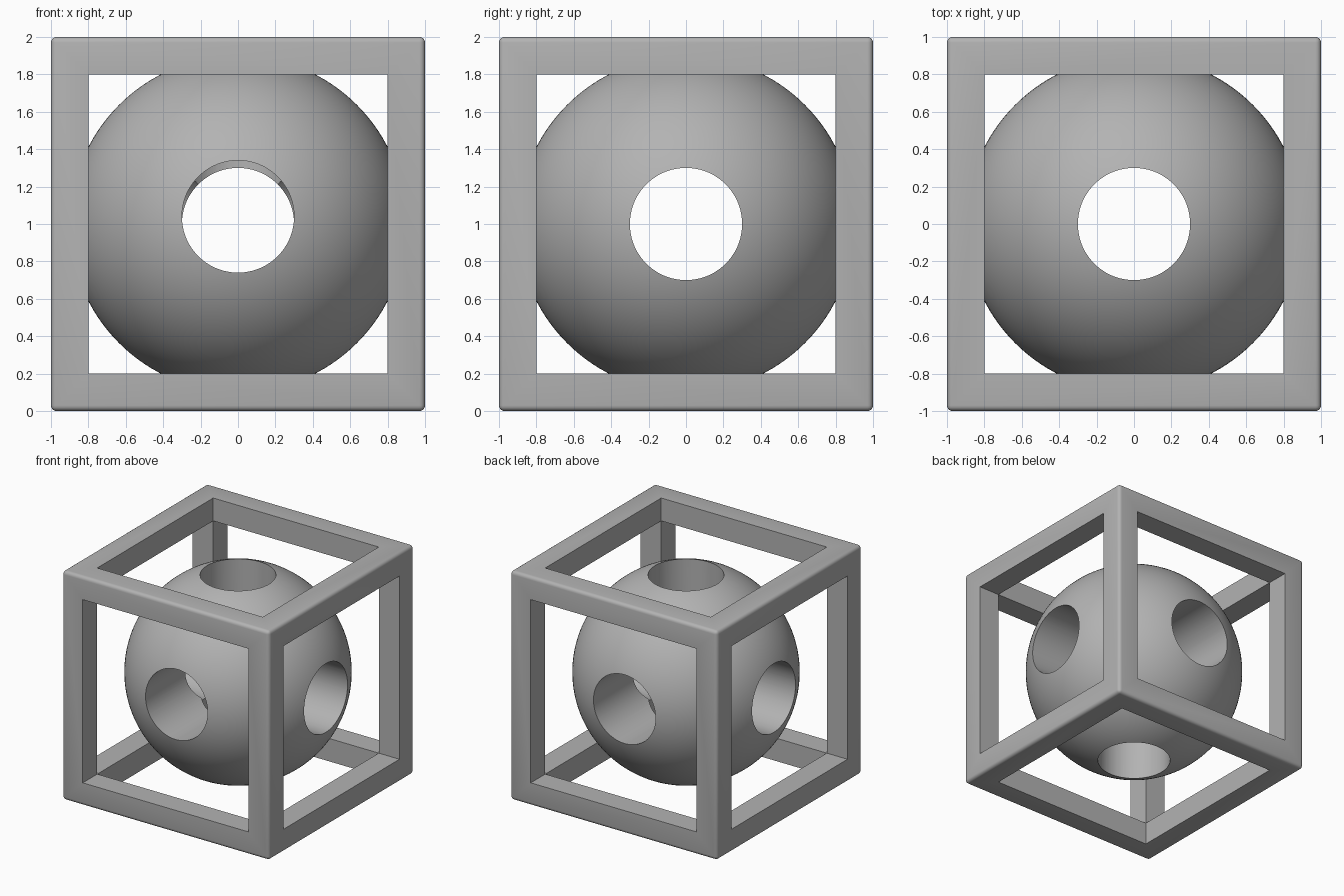
import bpy
from math import pi, radians

default = bpy.data.objects.get("Cube")
if default:
    bpy.data.objects.remove(default, do_unlink=True)

grey = bpy.data.materials.new("plain grey")
colour = (0.45, 0.45, 0.45, 1)
grey.diffuse_color = colour
grey.use_nodes = True
grey.node_tree.nodes["Principled BSDF"].inputs["Base Color"].default_value = colour

MID = 1.0    # height of the model's centre


def finish(name):
    """Name the active object and give it the grey material."""
    ob = bpy.context.object
    ob.name = name
    ob.data.materials.append(grey)
    return ob


def activate(ob):
    bpy.ops.object.select_all(action='DESELECT')
    ob.select_set(True)
    bpy.context.view_layer.objects.active = ob


def cut(target, cutter):
    """Subtract a cutter from the target, then delete the cutter."""
    cutter.hide_render = True
    mod = target.modifiers.new("cut", 'BOOLEAN')
    mod.operation = 'DIFFERENCE'
    mod.solver = 'EXACT'
    mod.object = cutter
    activate(target)
    bpy.ops.object.modifier_apply(modifier=mod.name)
    bpy.data.objects.remove(cutter, do_unlink=True)


def box(name, dims):
    bpy.ops.mesh.primitive_cube_add(size=1, location=(0, 0, MID))
    ob = finish(name)
    ob.scale = dims
    bpy.ops.object.transform_apply(location=False, rotation=False, scale=True)
    return ob


def drill(name, centre, rotation, length):
    bpy.ops.mesh.primitive_cylinder_add(vertices=96, radius=0.3, depth=length,
                                        location=centre, rotation=rotation)
    return finish(name)


# Open cube frame: rounded outer edges, crisp square windows on all faces
frame = box("cube_frame", (2, 2, 2))
bevel = frame.modifiers.new("round", 'BEVEL')
bevel.width = 0.03
bevel.segments = 4
activate(frame)
bpy.ops.object.modifier_apply(modifier=bevel.name)
for axis in range(3):
    dims = [1.6, 1.6, 1.6]
    dims[axis] = 3
    cut(frame, box("window_cutter", dims))
activate(frame)
bpy.ops.object.shade_smooth_by_angle(angle=radians(30))

# Ball inside the frame
bpy.ops.mesh.primitive_uv_sphere_add(segments=128, ring_count=64, radius=0.9,
                                     location=(0, 0, MID))
ball = finish("drilled_ball")

# Straight bores side to side and top to bottom
cut(ball, drill("side_bore", (0, 0, MID), (0, pi / 2, 0), 3))
cut(ball, drill("upright_bore", (0, 0, MID), (0, 0, 0), 3))
# Back bore is centred, front bore sits slightly higher; they meet in the middle
cut(ball, drill("back_bore", (0, 0.75, MID), (pi / 2, 0, 0), 1.5))
cut(ball, drill("front_bore", (0, -0.75, MID + 0.04), (pi / 2, 0, 0), 1.5))
activate(ball)
bpy.ops.object.shade_smooth_by_angle(angle=radians(30))
